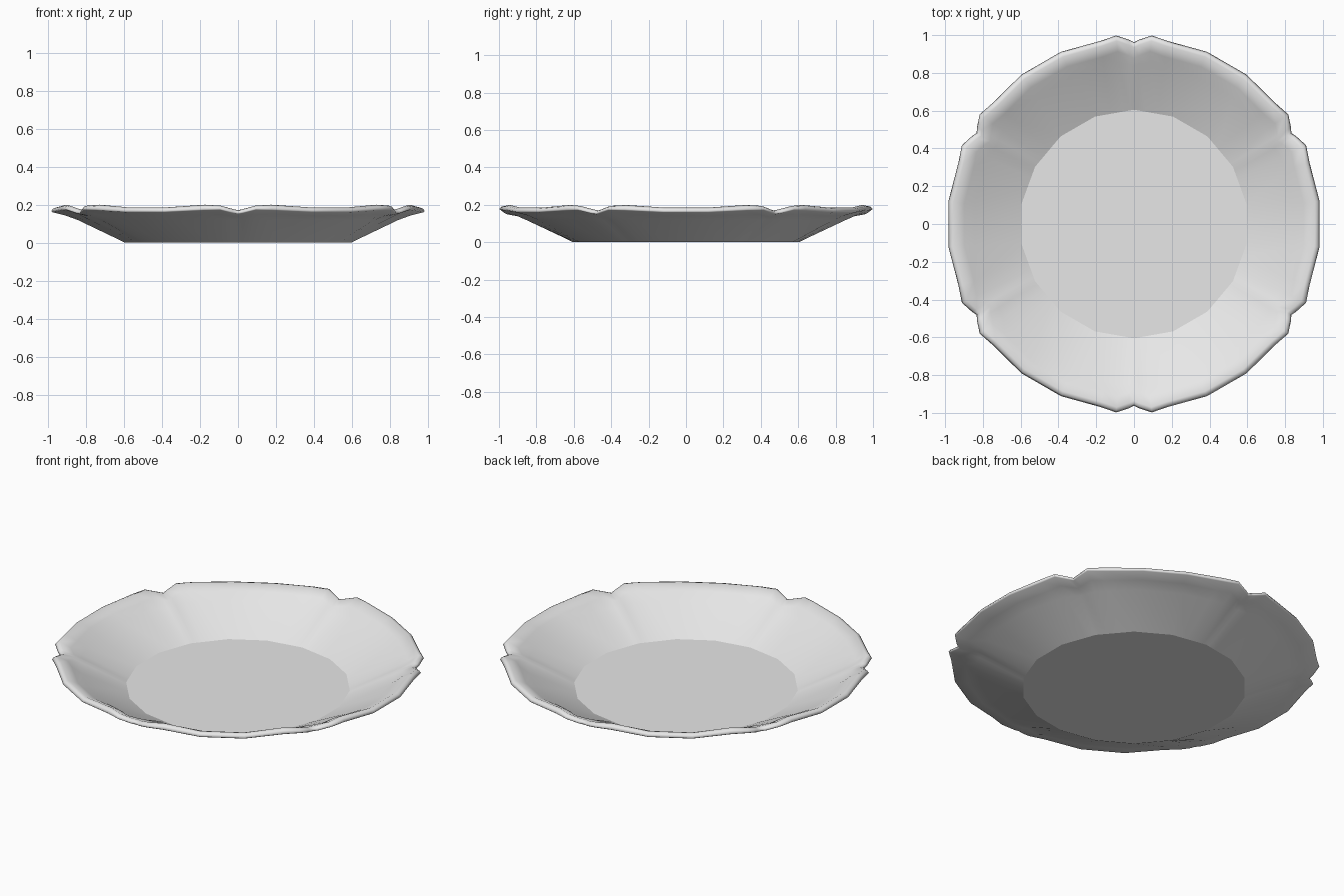
import bpy, bmesh, math

if "Cube" in bpy.data.objects:
    bpy.data.objects.remove(bpy.data.objects["Cube"])

mat = bpy.data.materials.new("pale grey ceramic")
mat.diffuse_color = (0.8, 0.8, 0.8, 1)
mat.use_nodes = True
mat.node_tree.nodes["Principled BSDF"].inputs["Base Color"].default_value = mat.diffuse_color

# one sixth of the rim, starting at a notch:
# (rim angle, base angle, rim radius, lip crest height, lip tip height)
SECTOR = [
    (0.0, 0, 0.962, 0.170, 0.155),
    (1.6, 2, 0.976, 0.176, 0.160),
    (5.4, 6, 1.002, 0.194, 0.177),
    (10.5, 12, 0.985, 0.199, 0.175),
    (23.0, 20, 0.990, 0.185, 0.165),
    (37.0, 40, 0.990, 0.185, 0.165),
    (49.5, 48, 0.985, 0.199, 0.175),
    (54.6, 54, 1.002, 0.194, 0.177),
    (58.4, 58, 0.976, 0.176, 0.160),
]
BASE_R, THICK = 0.605, 0.012


def polar(r, deg, z):
    a = math.radians(90 - deg)
    return (r * math.cos(a), r * math.sin(a), z)


def base_radius(deg):
    # radius along the straight sides of an 18-sided base
    off = (deg % 20) - 10
    return BASE_R * math.cos(math.radians(10)) / math.cos(math.radians(off))


def mix(a, b, t):
    return a + (b - a) * t


bm = bmesh.new()
columns = []
for s in range(6):
    for ra, ba, rr, crest, tip in SECTOR:
        rb = base_radius(ba)
        A, B = ra + 60 * s, ba + 60 * s
        m = mix(B, A, 0.75)
        rm = mix(0.84, rr - 0.13, 0.5)      # bend of the wall
        ri = rr - 0.075                      # start of the rim
        col = [
            polar(rb, B, 0),                             # underside of wall
            polar(rm, m, 0.118),
            polar(ri, A, mix(0.138, tip - 0.02, 0.6)),
            polar(rr - 0.008, A, tip - 0.006),           # rolled lip
            polar(rr, A, tip),
            polar(rr - 0.009, A, mix(tip, crest, 0.7)),
            polar(rr - 0.028, A, crest),
            polar(ri - 0.01, A, mix(0.155, crest - 0.022, 0.6)),  # inside of wall
            polar(rm, m, 0.118 + THICK),
            polar(rb, B, THICK),
        ]
        columns.append([bm.verts.new(p) for p in col])

n = len(columns)
for i in range(n):
    a, b = columns[i], columns[(i + 1) % n]
    for j in range(len(a) - 1):
        bm.faces.new((a[j], b[j], b[j + 1], a[j + 1]))

# flat floor and underside
bottom = bm.faces.new([c[0] for c in columns])
floor = bm.faces.new([c[-1] for c in columns])
bmesh.ops.recalc_face_normals(bm, faces=bm.faces)
for f in bm.faces:
    f.smooth = True
for f in (bottom, floor):
    f.smooth = False
    for e in f.edges:
        e.smooth = False

mesh = bpy.data.meshes.new("scalloped_plate")
bm.to_mesh(mesh)
bm.free()
mesh.materials.append(mat)
plate = bpy.data.objects.new("scalloped_plate", mesh)
bpy.context.collection.objects.link(plate)
